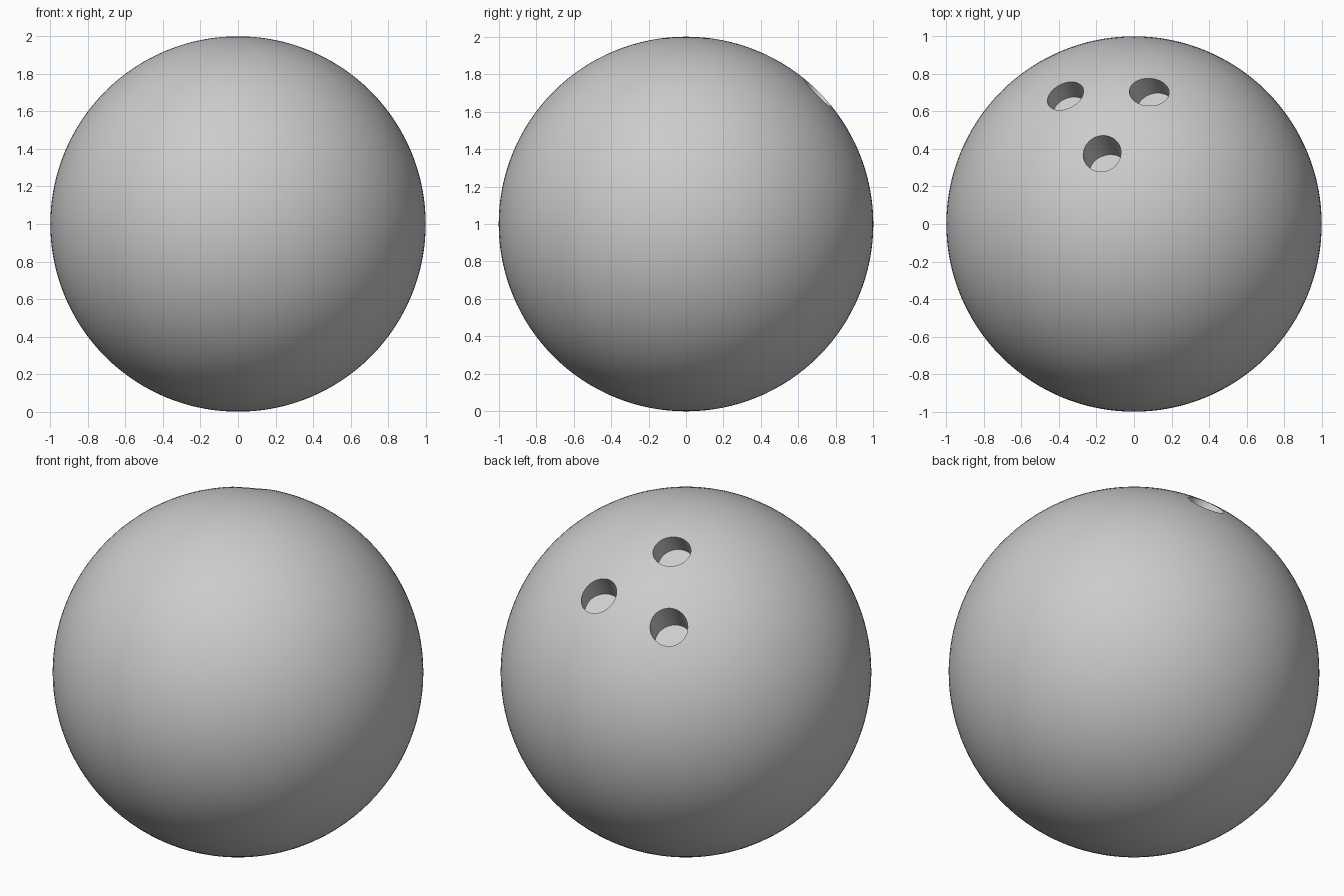
import bpy
from mathutils import Vector

if "Cube" in bpy.data.objects:
    bpy.data.objects.remove(bpy.data.objects["Cube"])

# Ball body
bpy.ops.mesh.primitive_uv_sphere_add(segments=128, ring_count=64, radius=1, location=(0, 0, 1))
ball = bpy.context.object
ball.name = "ball"

# Three parallel finger holes: rim centres (x, y) seen from above
AXIS = Vector((-0.20, 0.56, 0.80)).normalized()
RADIUS, DEPTH, LENGTH = 0.102, 0.16, 0.6
for name, x, y in (("left_finger", -0.365, 0.682),
                   ("right_finger", 0.081, 0.703),
                   ("thumb", -0.17, 0.375)):
    rim = Vector((x, y, 1 + (0.989 - x * x - y * y) ** 0.5))
    centre = rim + AXIS * (LENGTH / 2 - DEPTH)
    bpy.ops.mesh.primitive_cylinder_add(vertices=64, radius=RADIUS, depth=LENGTH, location=centre)
    cutter = bpy.context.object
    cutter.name = name + "_hole_cutter"
    cutter.rotation_euler = AXIS.to_track_quat('Z', 'Y').to_euler()
    cutter.hide_render = True
    cutter.display_type = 'WIRE'
    cut = ball.modifiers.new(name + "_hole", 'BOOLEAN')
    cut.operation = 'DIFFERENCE'
    cut.solver = 'EXACT'
    cut.object = cutter

# Apply the cuts, drop the cutters, then smooth with crisp rims
bpy.ops.object.select_all(action='DESELECT')
ball.select_set(True)
bpy.context.view_layer.objects.active = ball
for cut in list(ball.modifiers):
    cutter = cut.object
    bpy.ops.object.modifier_apply(modifier=cut.name)
    bpy.data.objects.remove(cutter)
bpy.ops.object.shade_smooth_by_angle(angle=0.52)
